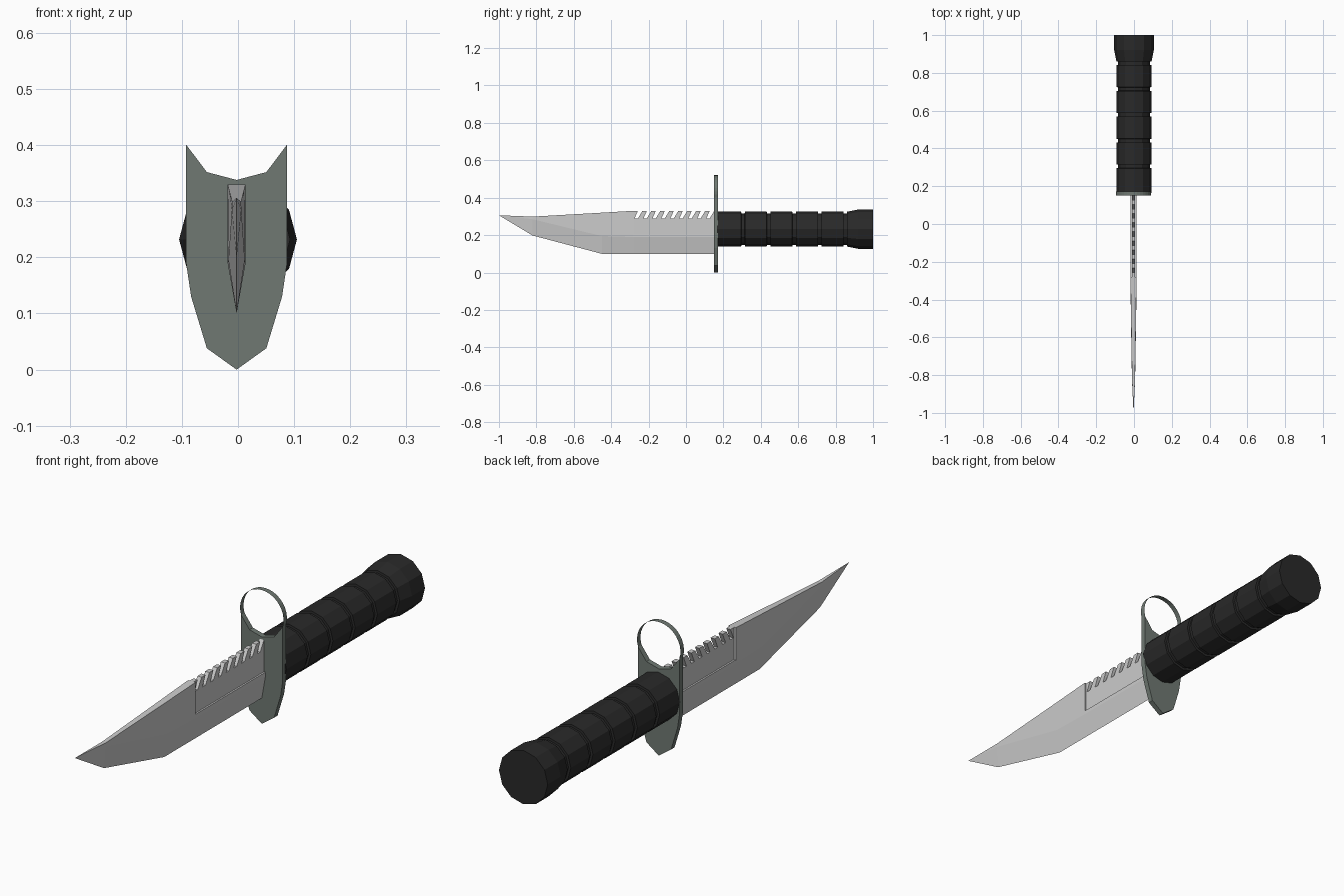
import bpy, bmesh, math

if "Cube" in bpy.data.objects:
    bpy.data.objects.remove(bpy.data.objects["Cube"])

CX = -0.0025          # blade and guard sit slightly off the grip axis


def material(name, rgb):
    m = bpy.data.materials.new(name)
    m.diffuse_color = (*rgb, 1)
    m.use_nodes = True
    m.node_tree.nodes["Principled BSDF"].inputs["Base Color"].default_value = m.diffuse_color
    return m


def make(name, bm, mat=None, fix=True):
    if fix:
        bmesh.ops.recalc_face_normals(bm, faces=bm.faces)
    me = bpy.data.meshes.new(name)
    bm.to_mesh(me)
    bm.free()
    ob = bpy.data.objects.new(name, me)
    bpy.context.collection.objects.link(ob)
    if mat:
        me.materials.append(mat)
    return ob


def loft(name, rings, mat=None):
    """Skin closed rings of equal count, capping both ends."""
    bm = bmesh.new()
    vs = [[bm.verts.new(p) for p in r] for r in rings]
    n = len(vs[0])
    for a, b in zip(vs, vs[1:]):
        for i in range(n):
            j = (i + 1) % n
            bm.faces.new((a[i], a[j], b[j], b[i]))
    bm.faces.new(vs[0])
    bm.faces.new(vs[-1])
    bmesh.ops.remove_doubles(bm, verts=bm.verts, dist=1e-5)
    return make(name, bm, mat)


black = material("black_grip", (0.022, 0.022, 0.022))
green = material("grey_green_metal", (0.16, 0.19, 0.17))

# Grip: 12-sided, five grooves, flared pommel
R, G, CZ = 0.093, 0.084, 0.232
profile = [(0.165, R)]
for k in range(5):
    y = 0.295 + k * 0.1365
    profile += [(y, R), (y + 0.001, G), (y + 0.019, G), (y + 0.02, R)]
profile += [(0.92, 0.105), (1.0, 0.105)]
loft("grip", [[(r * math.cos(i * math.pi / 6), y, CZ + r * math.sin(i * math.pi / 6))
               for i in range(12)] for y, r in profile], black)

# Guard plate with a notched top
half = [(0.053, 0.352), (0.09, 0.401), (0.09, 0.19), (0.081, 0.13), (0.053, 0.038)]
outline = [(0, 0.338)] + half + [(0, 0.0)] + [(-x, z) for x, z in reversed(half)]
Y0, Y1 = 0.15, 0.171
loft("guard", [[(CX + x, y, z) for x, z in outline] for y in (Y0, Y1)], green)

# Muzzle ring: thin band arching from horn to horn
bm = bmesh.new()
N, start = 20, math.radians(-17.5)
sweep = math.pi - 2 * start
pairs = []
for i in range(N + 1):
    a = start + sweep * i / N
    x, z = CX + 0.0935 * math.cos(a), 0.428 + 0.0925 * math.sin(a)
    pairs.append([bm.verts.new((x, y, z)) for y in (Y0, Y1)])
for p, q in zip(pairs, pairs[1:]):
    bm.faces.new((p[0], p[1], q[1], q[0]))
make("muzzle_ring", bm, green, fix=False)


# Blade front: flat flanks above a ground bevel, running to the point
def section(y, top, mid, bot, wt, wm):
    return [(CX + x, y, z) for x, z in
            ((-wt, top), (wt, top), (wm, mid), (0, bot), (-wm, mid))]


loft("blade_front", [
    section(-1.0, 0.306, 0.306, 0.306, 0, 0),
    section(-0.82, 0.299, 0.285, 0.198, 0.008, 0.0085),
    section(-0.45, 0.320, 0.195, 0.10, 0.0135, 0.0145),
    section(-0.28, 0.330, 0.190, 0.10, 0.016, 0.016)])

# Blade edge behind the step: ground wedge with a ledge on top
loft("blade_edge", [section(y, 0.205, 0.19, 0.10, 0.0155, 0.016)
                    for y in (-0.28, 0.155)])

# Recessed saw back with slanted slots
saw = [(-0.28, 0.2), (-0.28, 0.33)]
for k in range(9):
    y = -0.275 + k * 0.048
    saw += [(y + 0.018, 0.33), (y, 0.29), (y + 0.018, 0.29), (y + 0.042, 0.33)]
saw += [(0.155, 0.33), (0.155, 0.2)]
loft("saw_back", [[(CX + x, y, z) for y, z in saw] for x in (-0.009, 0.009)])
